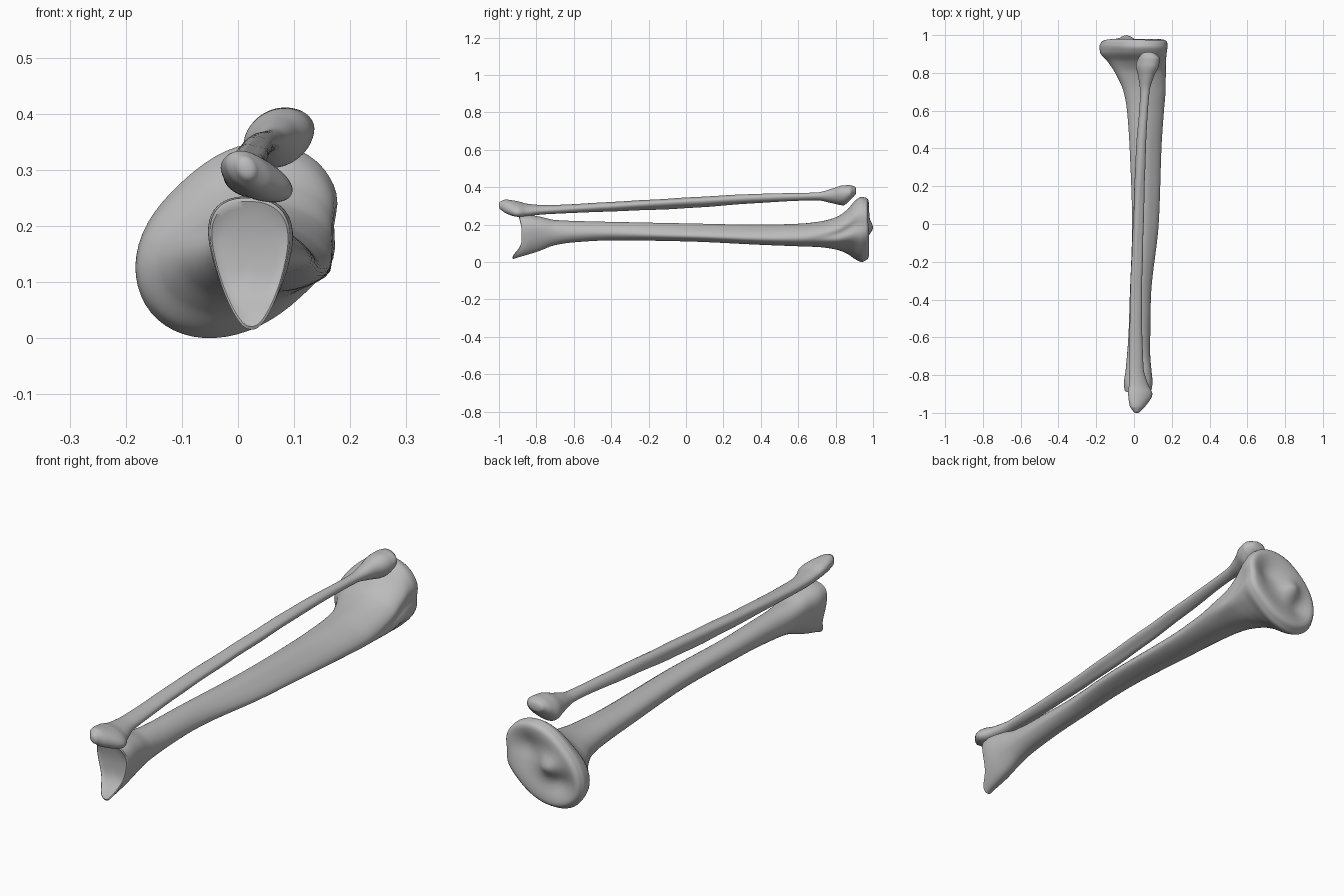
import bpy
import bmesh
from math import cos, sin, pi, exp, copysign

SIDES = 56
STEPS = 7

default_cube = bpy.data.objects.get("Cube")
if default_cube:
    bpy.data.objects.remove(default_cube, do_unlink=True)

bone_grey = bpy.data.materials.new("bone_grey")
bone_grey.use_nodes = True
colour = (0.5, 0.5, 0.5, 1)
bone_grey.diffuse_color = colour
bone_grey.node_tree.nodes["Principled BSDF"].inputs["Base Color"].default_value = colour
bone_grey.node_tree.nodes["Principled BSDF"].inputs["Roughness"].default_value = 0.6


def bell(distance, width):
    return exp(-(distance / width) ** 2)


def smooth_step(value):
    value = min(max(value, 0), 1)
    return value * value * (3 - 2 * value)


def power(value, exponent):
    return copysign(abs(value) ** exponent, value)


def slopes(ys, values):
    """Tangents that never overshoot the stations."""
    steps = [(values[i + 1] - values[i]) / (ys[i + 1] - ys[i]) for i in range(len(ys) - 1)]
    inner = [2 * a * b / (a + b) if a * b > 0 else 0 for a, b in zip(steps, steps[1:])]
    return [steps[0]] + inner + [steps[-1]]


def resample(stations):
    """Fill in smooth cross-sections between the given stations."""
    columns = list(zip(*stations))
    ys = columns[0]
    tangents = [slopes(ys, column) for column in columns]
    result = []
    for i in range(len(ys) - 1):
        gap = ys[i + 1] - ys[i]
        for step in range(STEPS):
            u = step / STEPS
            ease = u * u * (3 - 2 * u)
            row = []
            for column, tangent in zip(columns, tangents):
                row.append(column[i] * (1 - ease) + column[i + 1] * ease
                           + gap * u * (1 - u) * ((1 - u) * tangent[i] - u * tangent[i + 1]))
            result.append(row)
    result.append(list(stations[-1]))
    return result


def section(row, swell):
    """A tilted, optionally tapered oval set by its extents."""
    y, left, right, low, high, tilt, taper = row
    points = []
    for i in range(SIDES):
        angle = 2 * pi * i / SIDES
        squareness = 1 - 0.35 * abs(taper)
        across = power(cos(angle), squareness)
        up = power(sin(angle + tilt), squareness)
        grow = 1 + swell(y, angle)
        half_x = (right - left) / 2 * (1 + taper * up) / (1 + abs(taper))
        points.append(((left + right) / 2 + half_x * across * grow, y,
                       (low + high) / 2 + (high - low) / 2 * up * grow))
    return points


def shrink(ring, factor, offset):
    cx = sum(p[0] for p in ring) / SIDES
    cz = sum(p[2] for p in ring) / SIDES
    return [(cx + (x - cx) * factor, y + offset, cz + (z - cz) * factor) for x, y, z in ring]


def loft(name, stations, front_cap, back_cap, swell, shape):
    rings = [section(row, swell) for row in resample(stations)]
    front = [shrink(rings[0], f, -d) for f, d in reversed(front_cap)]
    back = [shrink(rings[-1], f, d) for f, d in back_cap]
    rings = front + rings + back
    bm = bmesh.new()
    loops = [[bm.verts.new(shape(*p)) for p in ring] for ring in rings]
    for a, b in zip(loops, loops[1:]):
        for i in range(SIDES):
            j = (i + 1) % SIDES
            bm.faces.new((a[i], a[j], b[j], b[i]))
    bm.faces.new(loops[0])
    bm.faces.new(loops[-1])
    bmesh.ops.recalc_face_normals(bm, faces=bm.faces)
    mesh = bpy.data.meshes.new(name)
    bm.to_mesh(mesh)
    bm.free()
    mesh.materials.append(bone_grey)
    obj = bpy.data.objects.new(name, mesh)
    bpy.context.collection.objects.link(obj)
    bpy.ops.object.select_all(action="DESELECT")
    obj.select_set(True)
    bpy.context.view_layer.objects.active = obj
    bpy.ops.object.shade_smooth_by_angle(angle=0.8)
    return obj


# Thick bone: crest along the shaft, bump below the knee end
def thick_swell(y, angle):
    turn = (angle + pi) % (2 * pi) - pi
    shaft = bell(y - 0.1, 0.55)
    bump = bell(y - 0.86, 0.12)
    crest = 0.10 * shaft * bell(turn + 0.1, 0.35)
    flats = -0.10 * shaft * (bell(turn - 0.9, 0.5) + bell(turn + 1.0, 0.5))
    tubercle = bump * (0.08 * bell(turn + 0.5, 0.25) - 0.09 * bell(turn + 0.12, 0.2))
    hollow = -0.10 * bump * bell(turn - 2.2, 0.5)
    return crest + flats + tubercle + hollow


# Joint faces: saddle with a hooked lower lip, and two dishes with a spine
def thick_shape(x, y, z):
    lip = -0.05 * bell(z - 0.02, 0.05) - 0.015 * bell(z - 0.25, 0.05)
    spine = 0.035 * bell(((x + 0.04) ** 2 + (z - 0.18) ** 2) ** 0.5, 0.045)
    dishes = sum(-0.022 * bell(((x - cx) ** 2 + (z - cz) ** 2) ** 0.5, 0.06)
                 for cx, cz in ((-0.09, 0.12), (0.08, 0.24)))
    y += lip * smooth_step((-0.76 - y) / 0.11)
    y += (spine + dishes) * smooth_step((y - 0.94) / 0.03)
    return x, y, z


# Columns: y, left, right, low, high, tilt, taper
thick_stations = [
    (-0.875, -0.07, 0.115, 0.015, 0.25, -0.05, 0.45),
    (-0.84, -0.073, 0.12, 0.03, 0.253, -0.05, 0.4),
    (-0.78, -0.06, 0.11, 0.06, 0.243, -0.05, 0.3),
    (-0.7, -0.045, 0.095, 0.09, 0.225, -0.1, 0.15),
    (-0.6, -0.03, 0.085, 0.105, 0.22, -0.1, 0),
    (-0.4, -0.023, 0.087, 0.115, 0.215, -0.15, 0),
    (0, -0.01, 0.125, 0.108, 0.207, -0.25, 0),
    (0.4, -0.023, 0.14, 0.09, 0.2, -0.25, 0),
    (0.6, -0.037, 0.155, 0.083, 0.205, -0.2, 0),
    (0.7, -0.055, 0.165, 0.08, 0.215, -0.1, 0),
    (0.8, -0.1, 0.17, 0.067, 0.24, 0.05, 0),
    (0.86, -0.14, 0.172, 0.045, 0.28, 0.2, 0),
    (0.91, -0.18, 0.177, 0.012, 0.335, 0.27, 0),
    (0.94, -0.183, 0.18, 0, 0.35, 0.27, 0),
    (0.963, -0.175, 0.178, 0.01, 0.345, 0.27, 0),
]
loft("thick_bone", thick_stations,
     [(0.95, 0.003), (0.85, 0), (0.7, 0), (0.5, 0), (0.3, 0), (0.1, 0)],
     [(0.97, 0.008), (0.92, 0.014), (0.85, 0.016), (0.75, 0.016), (0.63, 0.014), (0.5, 0.01),
      (0.38, 0.008), (0.26, 0.006), (0.14, 0.005), (0.05, 0.005)],
     thick_swell, thick_shape)


# Thin bone: ridged, slightly wavy shaft
def thin_swell(y, angle):
    shaft = bell(y + 0.05, 0.5)
    return shaft * (0.12 * cos(3 * angle + 1.5 * y) + 0.03 * sin(25 * y + angle))


def thin_shape(x, y, z):
    return x, y, z


thin_stations = [
    (-0.99, -0.005, 0.035, 0.28, 0.325, -0.2, 0),
    (-0.965, -0.022, 0.06, 0.262, 0.334, -0.35, 0),
    (-0.9, -0.031, 0.097, 0.242, 0.325, -0.5, 0),
    (-0.85, -0.027, 0.075, 0.246, 0.312, -0.4, 0),
    (-0.76, -0.025, 0.05, 0.255, 0.305, -0.2, 0),
    (-0.4, -0.022, 0.04, 0.272, 0.322, 0, 0),
    (0, -0.008, 0.048, 0.29, 0.345, 0.2, 0),
    (0.4, 0.01, 0.062, 0.317, 0.365, 0.2, 0),
    (0.7, 0.032, 0.082, 0.33, 0.372, 0.2, 0),
    (0.78, 0.022, 0.105, 0.315, 0.392, 0.2, 0),
    (0.84, 0.01, 0.132, 0.303, 0.41, 0.2, 0),
    (0.875, 0.022, 0.136, 0.328, 0.411, 0.1, 0),
    (0.9, 0.04, 0.115, 0.355, 0.405, 0, 0),
]
round_cap = [(0.85, 0.005), (0.6, 0.008), (0.3, 0.01)]
loft("thin_bone", thin_stations, round_cap, round_cap, thin_swell, thin_shape)
